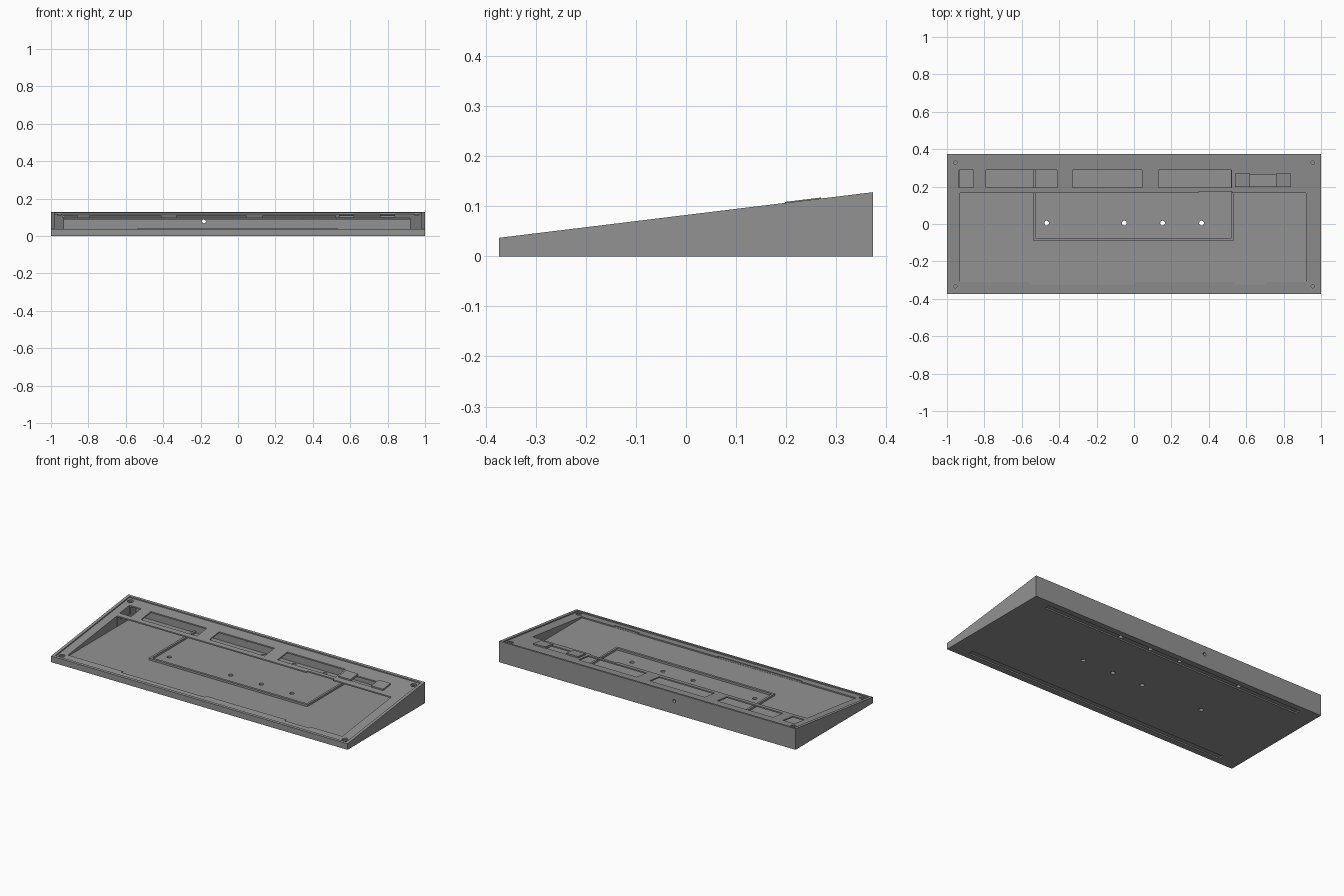
import bpy, bmesh, math

if "Cube" in bpy.data.objects:
    bpy.data.objects.remove(bpy.data.objects["Cube"])

SLOPE = (0.128 - 0.037) / 0.746


def top(y, drop=0.0):
    """Height of the sloping top plane at y."""
    return 0.037 + (y + 0.373) * SLOPE - drop


grey = bpy.data.materials.new("mid_grey")
grey.diffuse_color = (0.29, 0.29, 0.29, 1)
grey.use_nodes = True
grey.node_tree.nodes["Principled BSDF"].inputs["Base Color"].default_value = grey.diffuse_color


def finish(name, bm):
    bmesh.ops.recalc_face_normals(bm, faces=bm.faces)
    me = bpy.data.meshes.new(name)
    bm.to_mesh(me)
    bm.free()
    me.materials.append(grey)
    ob = bpy.data.objects.new(name, me)
    bpy.context.collection.objects.link(ob)
    return ob


def prism(name, profile, x0, x1):
    """Extrude a (y, z) profile from x0 to x1."""
    bm = bmesh.new()
    f = bm.faces.new([bm.verts.new((x0, y, z)) for y, z in profile])
    ext = bmesh.ops.extrude_face_region(bm, geom=[f])["geom"]
    bmesh.ops.translate(bm, vec=(x1 - x0, 0, 0),
                        verts=[v for v in ext if isinstance(v, bmesh.types.BMVert)])
    return finish(name, bm)


def block(name, x0, x1, y0, y1, z0, z1):
    return prism(name, [(y0, z0), (y1, z0), (y1, z1), (y0, z1)], x0, x1)


def sloped(name, x0, x1, y0, y1, d0, d1):
    """Slab parallel to the top plane, between drops d0 (lower) and d1 (upper)."""
    return prism(name, [(y0, top(y0, d0)), (y1, top(y1, d0)),
                        (y1, top(y1, d1)), (y0, top(y0, d1))], x0, x1)


def rod(name, x, y, z0, z1, r, n=16):
    bm = bmesh.new()
    bmesh.ops.create_cone(bm, cap_ends=True, segments=n, radius1=r, radius2=r, depth=z1 - z0)
    bmesh.ops.translate(bm, vec=(x, y, (z0 + z1) / 2), verts=bm.verts)
    return finish(name, bm)


def cut(target, cutter):
    cutter.hide_render = True
    m = target.modifiers.new("cut", 'BOOLEAN')
    m.operation, m.solver, m.object = 'DIFFERENCE', 'EXACT', cutter
    bpy.context.view_layer.objects.active = target
    bpy.ops.object.modifier_apply(modifier=m.name)
    bpy.data.objects.remove(cutter)


LEDGE, ROOF, FLOOR, BACK = 0.007, 0.015, 0.03, 0.345

# Wedge-shaped case
case = prism("case", [(-0.373, 0), (0.373, 0), (0.373, 0.128), (-0.373, 0.037)], -1, 1)

# Shallow recess inside the rim
cut(case, sloped("recess_cut", -0.982, 0.982, -0.358, 0.358, LEDGE, -0.1))

# Main pocket with a flat floor
cut(case, block("pocket_cut", -0.93, 0.92, -0.31, 0.165, FLOOR, 0.3))
# Hollow running back beneath the rear ledge
cut(case, prism("hollow_cut", [(0.1, FLOOR), (BACK, FLOOR), (BACK, top(BACK, ROOF)),
                               (0.1, top(0.1, ROOF))], -0.929, 0.919))
# Small notches on the pocket's front and back edges
for x0, x1 in ((-0.56, 0.005), (0.54, 0.705)):
    cut(case, block("front_notch_cut", x0, x1, -0.323, -0.3, FLOOR + 0.001, 0.3))
cut(case, block("back_notch_cut", 0.345, 0.525, 0.15, 0.175, 0.07, 0.3))

# Windows through the rear ledge
for x0, x1, y0, y1 in ((-0.935, -0.857, 0.195, 0.29), (-0.79, -0.413, 0.195, 0.29),
                       (-0.33, 0.043, 0.195, 0.29), (0.13, 0.522, 0.195, 0.29),
                       (0.60, 0.78, 0.203, 0.263)):
    cut(case, block("window_cut", x0, x1, y0, y1, 0.06, 0.3))

# Corner screw holes with countersinks
for x in (-0.955, 0.955):
    for y in (-0.333, 0.328):
        cut(case, rod("countersink_cut", x, y, top(y, 0.013), 0.3, 0.017))
        cut(case, rod("screw_cut", x, y, 0.008, 0.3, 0.009))

# Long foot grooves underneath
for y in (-0.32, 0.32):
    cut(case, block("groove_cut", -0.88, 0.88, y - 0.017, y + 0.017, -0.1, 0.008))

# Two rows of holes through the floor, and the round cable hole at the back
for x in (-0.467, -0.052, 0.153, 0.361):
    for y in (0.005, 0.32):
        cut(case, rod("hole_cut", x, y, -0.05, 0.06, 0.013))
hole = rod("cable_cut", 0, 0, -0.1, 0.1, 0.01)
hole.rotation_euler.x = math.pi / 2
hole.location = (-0.182, 0.39, 0.078)
bpy.context.view_layer.update()
cut(case, hole)

# Low wall around the centre bay
block("bay_wall_left", -0.537, -0.524, -0.092, BACK, FLOOR - 0.002, FLOOR + 0.012)
block("bay_wall_right", 0.519, 0.532, -0.092, BACK, FLOOR - 0.002, FLOOR + 0.012)
block("bay_wall_front", -0.524, 0.519, -0.092, -0.078, FLOOR - 0.002, FLOOR + 0.012)

# Raised clips at either end of the small window
for side, x0, x1 in (("left", 0.54, 0.62), ("right", 0.76, 0.84)):
    sloped("clip_" + side, x0, x1, 0.198, 0.27, 0.012, -0.002)
